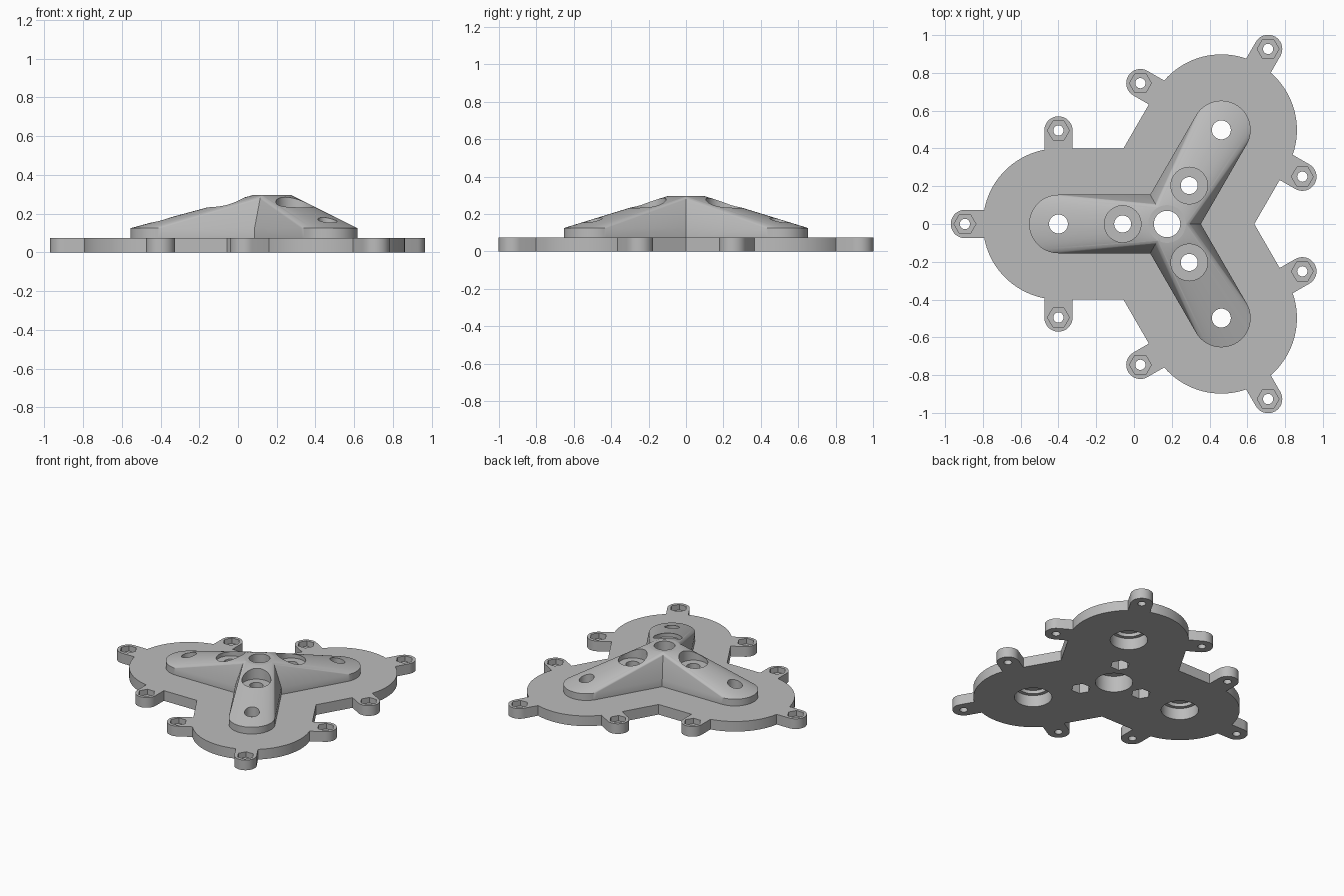
import bpy, bmesh
from math import sin, cos, pi, radians

cube = bpy.data.objects.get("Cube")
if cube:
    bpy.data.objects.remove(cube, do_unlink=True)

HUB = (0.175, 0)
ARMS = [radians(a) for a in (180, 60, -60)]
REACH, PLATE_TOP, TOP = 0.575, 0.075, 0.295

grey = bpy.data.materials.new("plain_grey")
grey.use_nodes = True
grey.diffuse_color = (0.5, 0.5, 0.5, 1)
grey.node_tree.nodes["Principled BSDF"].inputs["Base Color"].default_value = (0.5, 0.5, 0.5, 1)


def polar(origin, angle, dist):
    return origin[0] + dist * cos(angle), origin[1] + dist * sin(angle)


def ring(center, r, z, n=64):
    return [(*polar(center, 2 * pi * i / n, r), z) for i in range(n)]


def hull(name, points):
    """Convex solid around the given points."""
    bm = bmesh.new()
    verts = [bm.verts.new(p) for p in points]
    out = bmesh.ops.convex_hull(bm, input=verts)
    spare = set(out["geom_interior"]) | set(out["geom_unused"])
    bmesh.ops.delete(bm, geom=[v for v in spare if isinstance(v, bmesh.types.BMVert)], context="VERTS")
    bmesh.ops.dissolve_limit(bm, angle_limit=0.002, verts=bm.verts, edges=bm.edges)
    bmesh.ops.recalc_face_normals(bm, faces=bm.faces)
    mesh = bpy.data.meshes.new(name)
    bm.to_mesh(mesh)
    bm.free()
    mesh.materials.append(grey)
    obj = bpy.data.objects.new(name, mesh)
    bpy.context.collection.objects.link(obj)
    return obj


def prism(name, center, r, z0, z1, n=64):
    return hull(name, ring(center, r, z0, n) + ring(center, r, z1, n))


def combine(target, others, operation):
    """Apply boolean operations and drop the helper solids."""
    for other in others:
        mod = target.modifiers.new("bool", "BOOLEAN")
        mod.operation, mod.object, mod.solver = operation, other, "EXACT"
        other.hide_render = True
    bpy.context.view_layer.update()
    graph = bpy.context.evaluated_depsgraph_get()
    mesh = bpy.data.meshes.new_from_object(target.evaluated_get(graph))
    target.modifiers.clear()
    target.data = mesh
    for other in others:
        bpy.data.objects.remove(other, do_unlink=True)


# Solids: lobed plate, bolt ears and sloping arms
lobes, ears, ridges, ear_spots = [], [], [], []
for a in ARMS:
    tip = polar(HUB, a, REACH)
    pts = []
    for z in (0, PLATE_TOP):
        pts += ring(tip, 0.4, z, 96)
        pts += [(*polar(HUB, a + s * pi / 2, 0.4), z) for s in (-1, 1)]
    lobes.append(hull("lobe", pts))
    for turn in (-pi / 2, 0, pi / 2):
        spot, root = polar(tip, a + turn, 0.495), polar(tip, a + turn, 0.3)
        pts = []
        for z in (0, PLATE_TOP):
            pts += ring(spot, 0.075, z, 36) + ring(root, 0.075, z, 36)
        ears.append(hull("ear", pts))
        ear_spots.append(spot)
    pts = ring(HUB, 0.1, TOP)
    for z in (PLATE_TOP, 0.125):
        pts += ring(HUB, 0.155, z) + ring(tip, 0.155, z)
    ridges.append(hull("ridge", pts))

plate = lobes[0]
plate.name = "base_plate"
combine(plate, lobes[1:] + ears, "UNION")
ridge = ridges[0]
ridge.name = "three_arm_ridge"
combine(ridge, ridges[1:], "UNION")


# Bores shared by plate and ridge: hub, arm tips and screw holes
def bores():
    cuts = [prism("hub_bore", HUB, 0.125, -0.1, 0.12), prism("hub_hole", HUB, 0.07, -0.1, 0.4)]
    for a in ARMS:
        tip, mid = polar(HUB, a, REACH), polar(HUB, a, 0.235)
        cuts += [
            prism("tip_bore", tip, 0.125, -0.1, 0.085),
            prism("tip_step", tip, 0.1, -0.1, 0.11),
            prism("tip_hole", tip, 0.05, -0.1, 0.4),
            prism("nut_pocket", mid, 0.065, -0.1, 0.1, 6),
            prism("screw_hole", mid, 0.045, -0.1, 0.4),
            prism("screw_seat", mid, 0.097, 0.205, 0.4),
        ]
    return cuts


combine(ridge, bores(), "DIFFERENCE")
ear_cuts = []
for spot in ear_spots:
    ear_cuts.append(prism("ear_hole", spot, 0.027, -0.1, 0.2, 32))
    ear_cuts.append(prism("ear_nut_pocket", spot, 0.058, 0.035, 0.2, 6))
combine(plate, bores() + ear_cuts, "DIFFERENCE")

# Smooth curved walls, keep creases sharp
for obj in (plate, ridge):
    bpy.ops.object.select_all(action="DESELECT")
    obj.select_set(True)
    bpy.context.view_layer.objects.active = obj
    bpy.ops.object.shade_smooth_by_angle(angle=radians(25))
